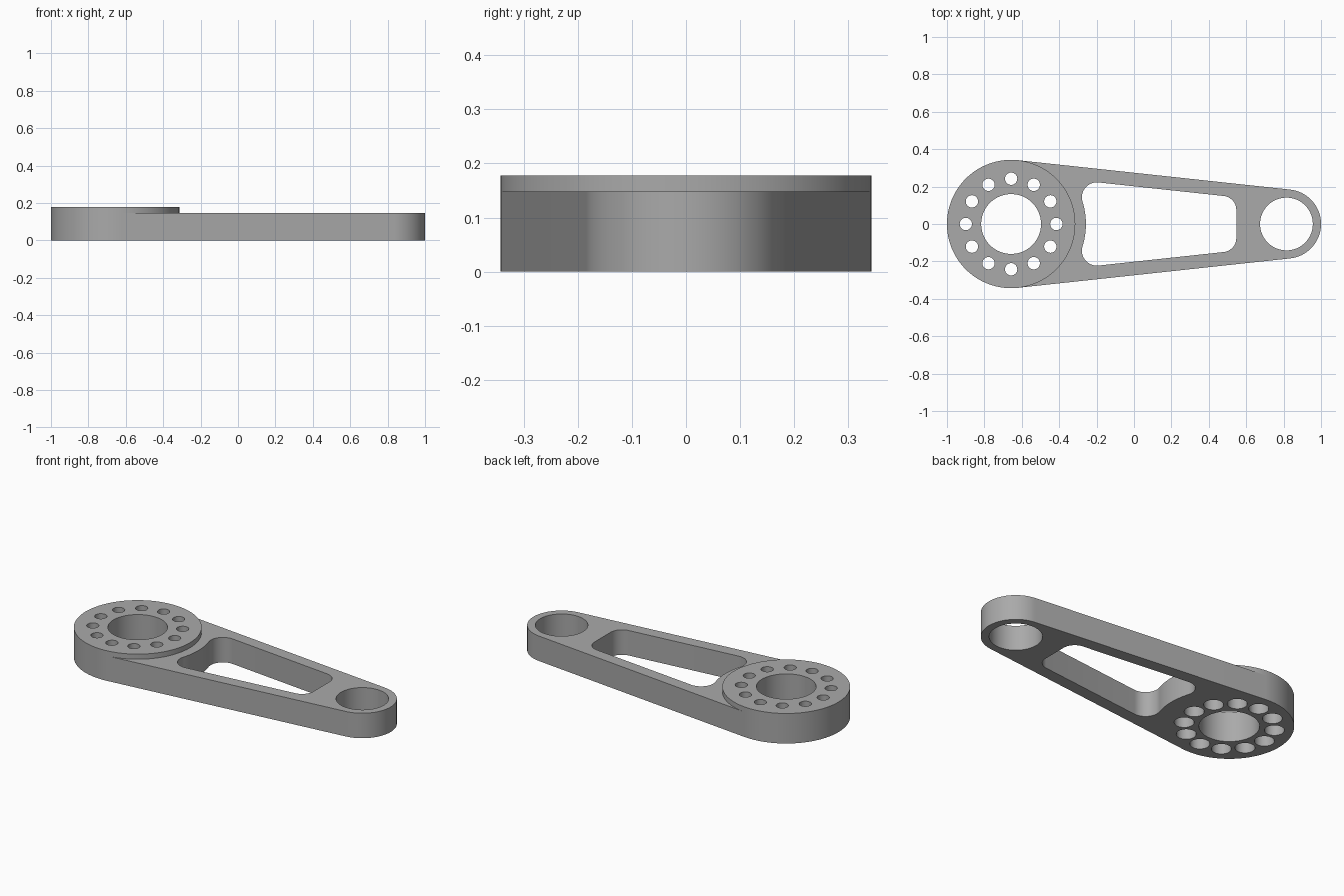
import bpy, bmesh
from math import sin, cos, pi, asin, atan2, sqrt
from mathutils import Vector

cube = bpy.data.objects.get("Cube")
if cube:
    bpy.data.objects.remove(cube, do_unlink=True)

# Main dimensions
BIG, BIG_R, BORE_R = Vector((-0.657, 0)), 0.343, 0.16
END, END_R, EYE_R = Vector((0.815, 0)), 0.185, 0.141
ARM_H, BOSS_H = 0.148, 0.178
tilt = asin((BIG_R - END_R) / (END.x - BIG.x))
side_angle = pi / 2 - tilt          # direction of the upper edge normal

metal = bpy.data.materials.new("plain grey metal")
metal.use_nodes = True
grey = (0.4, 0.4, 0.4, 1)
metal.diffuse_color = grey
metal.node_tree.nodes["Principled BSDF"].inputs["Base Color"].default_value = grey


def arc(c, r, a0, a1, n):
    return [(c[0] + r * cos(a0 + (a1 - a0) * i / n),
             c[1] + r * sin(a0 + (a1 - a0) * i / n)) for i in range(n + 1)]


def circle(c, r, n):
    return arc(c, r, 0, 2 * pi, n)[:-1]


def prisms(name, outlines, z0, z1):
    """One object holding an upright prism for each outline."""
    bm = bmesh.new()
    for pts in outlines:
        face = bm.faces.new([bm.verts.new((x, y, z0)) for x, y in pts])
        top = bmesh.ops.extrude_face_region(bm, geom=[face])["geom"]
        bmesh.ops.translate(bm, vec=(0, 0, z1 - z0),
                            verts=[v for v in top if isinstance(v, bmesh.types.BMVert)])
    bmesh.ops.recalc_face_normals(bm, faces=bm.faces)
    mesh = bpy.data.meshes.new(name)
    bm.to_mesh(mesh)
    bm.free()
    mesh.materials.append(metal)
    obj = bpy.data.objects.new(name, mesh)
    bpy.context.collection.objects.link(obj)
    return obj


def combine(target, tool, operation):
    bpy.context.view_layer.objects.active = target
    mod = target.modifiers.new(operation.title(), "BOOLEAN")
    mod.operation, mod.object, mod.solver = operation, tool, "EXACT"
    bpy.ops.object.modifier_apply(modifier=mod.name)
    bpy.data.objects.remove(tool, do_unlink=True)


# Round hub, and the tapered arm tangent to it
arm = prisms("lever_arm", [circle(BIG, BIG_R, 128)], 0, BOSS_H)
taper = arc(END, END_R, -side_angle, side_angle, 48)
taper += [(BIG.x + BIG_R * cos(a), BIG_R * sin(a)) for a in (side_angle, -side_angle)]
combine(arm, prisms("taper", [taper], 0, ARM_H), "UNION")

# Window: concave hub side, sloping sides, straight far side, rounded corners
wall, web_r, right_x, f, g = 0.072, 0.4, 0.547, 0.08, 0.075
s, c = sin(tilt), cos(tilt)
d = BIG_R - wall - f                       # fillet centre lies on this offset line
along = sqrt((web_r + f) ** 2 - d * d)
near = (BIG.x + d * s + along * c, d * c - along * s)
near_a = atan2(near[1], near[0] - BIG.x)
far_x = right_x - g
far = (far_x, (BIG_R - wall - g - s * (far_x - BIG.x)) / c)
upper = arc(BIG, web_r, 0, near_a, 10)[:-1]
upper += arc(near, f, near_a + pi, side_angle, 14) if near_a + pi > side_angle else []
upper += arc(far, g, side_angle, 0, 14)
window = upper + [(x, -y) for x, y in reversed(upper[1:])]

# Through openings, then the wider bolt recesses underneath
bolts = circle(BIG, 0.242, 12)
openings = [window, circle(BIG, BORE_R, 96), circle(END, EYE_R, 96)]
openings += [circle(p, 0.033, 32) for p in bolts]
combine(arm, prisms("openings", openings, -0.1, 0.3), "DIFFERENCE")
recesses = [circle(p, 0.053, 40) for p in bolts]
combine(arm, prisms("recesses", recesses, -0.1, 0.11), "DIFFERENCE")

# Smooth the curved walls, keep the rims sharp
bpy.ops.object.select_all(action="DESELECT")
arm.select_set(True)
bpy.context.view_layer.objects.active = arm
bpy.ops.object.shade_smooth_by_angle(angle=pi / 6)
